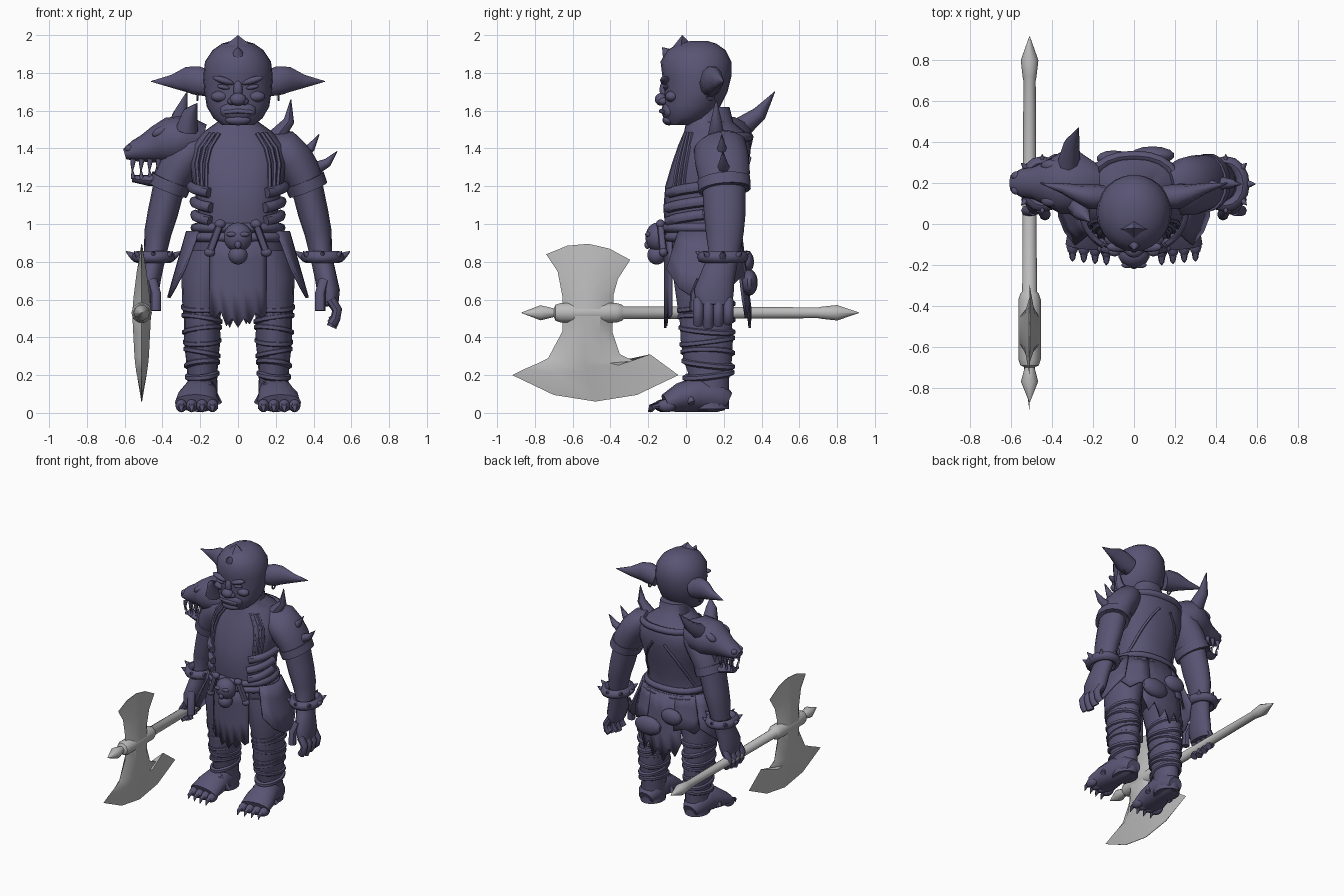
import bpy
import bmesh
from math import sin, cos, pi, radians
from mathutils import Vector, Matrix

cube = bpy.data.objects.get("Cube")
if cube:
    bpy.data.objects.remove(cube, do_unlink=True)


def material(name, color):
    mat = bpy.data.materials.new(name)
    mat.use_nodes = True
    mat.diffuse_color = color
    mat.node_tree.nodes["Principled BSDF"].inputs["Base Color"].default_value = color
    return mat


PURPLE = material("dusk purple", (0.1, 0.09, 0.175, 1))
STEEL = material("steel grey", (0.5, 0.5, 0.5, 1))
SIDES = (("left", 1), ("right", -1))
X, Y, Z = Vector((1, 0, 0)), Vector((0, 1, 0)), Vector((0, 0, 1))


def finish(name, bm, mat, angle=45):
    bmesh.ops.recalc_face_normals(bm, faces=bm.faces[:])
    mesh = bpy.data.meshes.new(name)
    bm.to_mesh(mesh)
    bm.free()
    mesh.materials.append(mat)
    mesh.shade_smooth()
    mesh.set_sharp_from_angle(angle=radians(angle))
    obj = bpy.data.objects.new(name, mesh)
    bpy.context.collection.objects.link(obj)
    return obj


def power(value, exponent):
    return (1 if value >= 0 else -1) * abs(value) ** exponent


def loft(name, rings, ref=None, flat=False, closed=False, seg=14, mat=PURPLE, square=1.0):
    """Skin elliptical rings (x, y, z, radius a, radius b) along a path."""
    bm = bmesh.new()
    points = [Vector(r[:3]) for r in rings]
    count = len(points)
    span = points[-1] - points[0]
    if ref is None:
        ref = X if not closed and abs(span.z) > 0.7 * span.length else Z
    loops = []
    for i, ring in enumerate(rings):
        if closed:
            tangent = points[(i + 1) % count] - points[i - 1]
        else:
            tangent = points[min(i + 1, count - 1)] - points[max(i - 1, 0)]
        tangent = Z if flat else tangent.normalized()
        u = (ref - tangent * ref.dot(tangent)).normalized()
        v = tangent.cross(u)
        angles = [2 * pi * k / seg for k in range(seg)]
        loops.append([bm.verts.new(points[i] + u * ring[3] * power(cos(a), square)
                                   + v * ring[4] * power(sin(a), square)) for a in angles])
    for i in range(count if closed else count - 1):
        low, high = loops[i], loops[(i + 1) % count]
        for k in range(seg):
            n = (k + 1) % seg
            bm.faces.new((low[k], low[n], high[n], high[k]))
    if not closed:
        bm.faces.new(loops[0])
        bm.faces.new(loops[-1])
    return finish(name, bm, mat)


def tube(name, points, radius, closed=False, seg=8):
    return loft(name, [(*p, radius, radius) for p in points], closed=closed, seg=seg)


def spike(name, base, tip, radius, bend=(0, 0, 0)):
    base, tip = Vector(base), Vector(tip)
    middle = (base + tip) / 2 + Vector(bend)
    return loft(name, [(*base, radius, radius), (*middle, radius * 0.65, radius * 0.65),
                       (*tip, 0.002, 0.002)], seg=8)


def blob(name, center, size, turn=0.0):
    bm = bmesh.new()
    matrix = Matrix.Translation(center) @ Matrix.Rotation(turn, 4, "Y") @ Matrix.Diagonal((*size, 1))
    bmesh.ops.create_uvsphere(bm, u_segments=14, v_segments=9, radius=1, matrix=matrix)
    return finish(name, bm, PURPLE)


def flip(rings, s):
    return [(r[0] * s, *r[1:]) for r in rings]


def stack(rows):
    """Turn rows (z, front, back, half width) into level rings."""
    return [(0, (f + b) / 2, z, w, (b - f) / 2) for z, f, b, w in rows]


# Torso and neck
TORSO = [(1.62, .04, .23, .1), (1.54, .0, .25, .11), (1.49, -.01, .31, .18), (1.42, -.04, .345, .25),
         (1.32, -.075, .335, .26), (1.2, -.11, .31, .235), (1.08, -.12, .28, .21),
         (.98, -.11, .265, .22), (.85, -.085, .27, .25), (.7, -.05, .24, .23)]
loft("torso", stack(TORSO), ref=X, flat=True, seg=24, square=0.85)


def on_torso(degrees, z, out=0.0):
    """Point on the torso skin; zero degrees is +x and -90 is the front."""
    for top, low in zip(TORSO, TORSO[1:]):
        if z >= low[0]:
            break
    t = (z - low[0]) / (top[0] - low[0])
    f, b, w = (low[k] + (top[k] - low[k]) * t for k in (1, 2, 3))
    a = radians(degrees)
    return ((w + out) * power(cos(a), .85), (f + b) / 2 + ((b - f) / 2 + out) * power(sin(a), .85), z)


# Belt, collar and vest lacing
for z in (.98, .93):
    tube("belt", [on_torso(d, z, .008) for d in range(0, 360, 15)], .024, closed=True)
tube("back_collar", [on_torso(d, 1.46, .008) for d in range(10, 171, 16)], .025)
for side, s in SIDES:
    for k in range(3):
        turn = 28 + 9 * k
        path = [on_torso(-90 + s * (turn + 4 * j), 1.48 - .08 * j, .002) for j in range(5)]
        tube(side + "_vest_strap", path, .012, seg=6)
    for z in (1.03, 1.1, 1.18):
        path = [on_torso(-90 + s * d, z + .0006 * (d - 60), .012) for d in range(36, 93, 8)]
        tube(side + "_side_roll", path, .028)
    tube(side + "_back_seam", [on_torso(90 - s * d, 1.4 - .006 * d, 0) for d in range(8, 70, 12)], .01)

# Head
loft("head", stack([(1.525, -.09, .05, .085), (1.56, -.115, .13, .13), (1.62, -.118, .18, .165),
                    (1.7, -.115, .22, .178), (1.78, -.125, .24, .184), (1.86, -.135, .24, .175),
                    (1.92, -.1, .21, .135), (1.955, -.04, .16, .085), (1.97, .03, .11, .035)]),
     ref=X, flat=True, seg=24)
bm = bmesh.new()
left, right, front, back, tip = [bm.verts.new(p) for p in (
    (.125, -.03, 1.9), (-.125, -.03, 1.9), (0, -.1, 1.9), (0, .04, 1.94), (0, -.02, 2))]
for face in ((left, front, tip), (front, right, tip), (right, back, tip), (back, left, tip),
             (left, back, right, front)):
    bm.faces.new(face)
finish("crest", bm, PURPLE, 20)
spike("brow_point", (0, -.07, 1.87), (0, -.125, 1.935), .05)
blob("nose", (0, -.13, 1.66), (.045, .035, .034))
blob("nose_bridge", (0, -.115, 1.71), (.025, .025, .05))
blob("muzzle", (0, -.085, 1.6), (.1, .045, .055))
tube("lower_lip", [(-.07, -.11, 1.592), (0, -.132, 1.598), (.07, -.11, 1.592)], .012)
blob("chin", (0, -.09, 1.55), (.07, .035, .028))
for side, s in SIDES:
    blob(side + "_brow", (.078 * s, -.112, 1.76), (.06, .025, .018), -.3 * s)
    blob(side + "_eye", (.078 * s, -.108, 1.725), (.035, .014, .012), -.2 * s)
    blob(side + "_cheek", (.095 * s, -.075, 1.675), (.05, .035, .03))
    blob(side + "_nostril", (.034 * s, -.12, 1.65), (.022, .025, .02))
    loft(side + "_ear", flip([(.15, .13, 1.74, .06, .07), (.22, .135, 1.76, .06, .08),
                              (.27, .15, 1.765, .045, .07), (.35, .175, 1.755, .025, .036),
                              (.46, .2, 1.755, .002, .002)], s), ref=Y, seg=10)
    ring = [(.215 * s, .13 + .02 * cos(k), 1.68 + .025 * sin(k)) for k in (pi * j / 5 for j in range(10))]
    loft(side + "_earring", [(*p, .006, .006) for p in ring], ref=X, closed=True, seg=6)

# Arms, hands and bracelets
for side, s in SIDES:
    loft(side + "_sleeve", flip([(.17, .17, 1.44, .06, .1), (.23, .18, 1.41, .1, .14),
                                 (.29, .19, 1.34, .11, .145), (.335, .2, 1.27, .105, .14),
                                 (.37, .205, 1.18, .095, .13)], s), ref=X, seg=18)
    loft(side + "_sleeve_hem", flip([(.35, .2, 1.235, .112, .142), (.372, .205, 1.18, .108, .14)], s), seg=18)
    loft(side + "_forearm", flip([(.36, .2, 1.22, .085, .115), (.4, .205, 1.05, .08, .11),
                                  (.425, .205, .95, .072, .1), (.44, .2, .83, .058, .08),
                                  (.462, .17, .73, .058, .09), (.48, .148, .64, .06, .105),
                                  (.49, .145, .57, .042, .095)], s), ref=X, seg=16)
    for k in range(4):
        y, drop = .065 + .053 * k, .015 * abs(k - 1)
        tube(side + "_finger", [(.49 * s, y, .6), (.525 * s, y, .545), (.515 * s, y, .5),
                                (.495 * s, y, .455 + drop)], .027)
    tube(side + "_thumb", [(.455 * s, .08, .7), (.435 * s, .05, .63), (.435 * s, .045, .54)], .028)
    center = Vector((.448 * s, .195, .825))
    around = [Vector((cos(k), sin(k), 0)) for k in (pi * j / 8 for j in range(16))]
    tube(side + "_bracelet", [center + Vector((d.x * .085, d.y * .105, 0)) for d in around], .032, True)
    for d in around[::2]:
        spike(side + "_bracelet_spike", center + d * .1, center + d * .145 + Z * .03, .022)

# Left shoulder spikes
spike("shoulder_spike", (.2, .16, 1.46), (.28, .16, 1.66), .045, (.03, 0, -.015))
for base, tip in (((.32, .19, 1.36), (.43, .19, 1.475)), ((.4, .2, 1.29), (.525, .195, 1.385))):
    spike("sleeve_spike", base, tip, .036, (.012, 0, -.012))

# Beast head on the right shoulder
loft("beast_skull", [(-.19, .2, 1.43, .1, .1), (-.27, .2, 1.45, .155, .125), (-.36, .2, 1.435, .15, .13),
                     (-.43, .2, 1.42, .11, .1), (-.49, .2, 1.4, .08, .075), (-.55, .2, 1.385, .07, .055),
                     (-.6, .2, 1.37, .04, .028)], ref=Y, seg=16)
loft("beast_jaw", [(-.26, .2, 1.31, .09, .07), (-.37, .2, 1.255, .085, .05), (-.47, .2, 1.23, .06, .03),
                   (-.56, .2, 1.24, .03, .018)], ref=Y, seg=12)
spike("beast_horn", (-.32, .28, 1.5), (-.27, .47, 1.7), .06, (-.01, .015, -.015))
spike("beast_ear", (-.27, .09, 1.5), (-.215, .01, 1.64), .06, (-.01, 0, .02))
for s in (1, -1):
    blob("beast_brow", (-.41, .2 + .085 * s, 1.49), (.05, .03, .025), -.5)
    blob("beast_nostril", (-.575, .2 + .035 * s, 1.4), (.025, .022, .02))
    for k in range(4):
        x = -.42 - .045 * k
        spike("beast_fang", (x, .2 + .05 * s, 1.345), (x - .005, .2 + .05 * s, 1.275), .016)
        spike("beast_lower_fang", (x, .2 + .035 * s, 1.24), (x - .005, .2 + .035 * s, 1.295), .012)


# Hanging cloth
def cloth(name, start, end, top, bottoms, flare):
    bm = bmesh.new()
    columns = []
    for i, bottom in enumerate(bottoms):
        a = radians(start + (end - start) * i / (len(bottoms) - 1))
        column = []
        for t in (0, .3, .65, 1):
            out = .015 + flare * t
            column.append(bm.verts.new(((.255 + out) * cos(a), .09 + (.185 + out) * sin(a),
                                        top + (bottom - top) * t)))
        columns.append(column)
    for one, two in zip(columns, columns[1:]):
        for k in range(3):
            bm.faces.new((one[k], two[k], two[k + 1], one[k + 1]))
    obj = finish(name, bm, PURPLE)
    thick = obj.modifiers.new("thickness", "SOLIDIFY")
    thick.thickness = .014
    thick.offset = 0


cloth("front_loincloth", -123, -57, .95, (.52, .5, .54, .46, .5, .45, .5, .47, .53, .5, .52), 0)
cloth("back_cloth", 58, 122, .95, (.6, .5, .58, .47, .55, .45, .56, .5, .6), .05)
for side, s in SIDES:
    cloth(side + "_hip_flap", 90 - s * 130, 90 - s * 55, .96, (.76, .66, .61, .61, .67, .74), .1)
    cloth(side + "_rear_flap", 90 - s * 65, 90 - s * 22, .95, (.74, .68, .72, .7), .05)

# Skull ornament, bones and back roll
blob("belt_skull", (0, -.15, .93), (.078, .065, .078))
blob("belt_skull_jaw", (0, -.155, .835), (.052, .05, .05))
blob("belt_skull_nose", (0, -.205, .89), (.018, .015, .022))
blob("back_roll", (.09, .335, .69), (.11, .045, .07))
blob("back_pouch", (-.1, .32, .8), (.085, .04, .06))
for side, s in SIDES:
    blob(side + "_belt_skull_brow", (.032 * s, -.2, .945), (.03, .016, .014))
    ends = [(.095 * s, -.135, 1.0), (.15 * s, -.12, .85)]
    tube(side + "_belt_bone", ends, .02)
    for end in ends:
        blob(side + "_bone_knob", end, (.03, .024, .024))

# Legs, wraps and clawed feet
for side, s in SIDES:
    loft(side + "_leg", flip([(.14, .09, .86, .13, .165), (.175, .09, .72, .125, .16),
                              (.19, .1, .58, .105, .15), (.19, .105, .48, .095, .14),
                              (.19, .11, .38, .097, .14), (.19, .115, .28, .085, .13),
                              (.188, .125, .18, .078, .105), (.19, .13, .02, .085, .1)], s),
         ref=X, flat=True, seg=18)
    for k in range(7):
        z, shrink = .56 - .06 * k, .0035 * k
        points = [((.19 + (.097 - shrink) * cos(a)) * s, .107 + .002 * k + (.14 - .8 * shrink) * sin(a),
                   z + .018 * sin(a + 2 * k)) for a in (pi * j / 8 for j in range(16))]
        tube(side + "_leg_wrap", points, .018, closed=True, seg=6)
    loft(side + "_foot", flip([(.19, .225, .06, .055, .05), (.19, .18, .08, .085, .078),
                               (.2, .06, .1, .092, .096), (.212, -.03, .08, .11, .078),
                               (.22, -.11, .052, .115, .048)], s), ref=X, seg=16)
    tube(side + "_foot_strap", [(.1 * s, .03, .05), (.15 * s, -.0, .15), (.24 * s, -.0, .15),
                                (.31 * s, .03, .05)], .018)
    for k in range(4):
        x, y = (.135 + .055 * k) * s, -.12 + .006 * k
        blob(side + "_toe", (x, y, .038), (.031, .05, .034))
        spike(side + "_claw", (x, y - .03, .04), (x, y - .08, .004), .02, (0, -.012, .01))

# Axe shaft with spear ends and collar
SHAFT = [(-.87, .002), (-.77, .042), (-.7, .024), (-.69, .045), (-.66, .055), (-.37, .055),
         (-.34, .045), (-.33, .036), (.7, .03), (.72, .034), (.8, .043), (.915, .002)]
loft("axe_shaft", [(-.51, y, .53, r, r) for y, r in SHAFT], ref=X, seg=10, mat=STEEL)


def blade(name, rows):
    """Rows: left (y, z), right (y, z), edge bulge, half thickness."""
    bm = bmesh.new()
    loops = []
    for (ly, lz), (ry, rz), bulge, thick in rows:
        loop = []
        for t, w in ((0, 0), (.25, 1), (.5, 1), (.75, 1), (1, 0), (.75, -1), (.5, -1), (.25, -1)):
            loop.append(bm.verts.new((-.51 + w * thick, ly + (ry - ly) * t,
                                      lz + (rz - lz) * t + bulge * 4 * t * (1 - t))))
        loops.append(loop)
    for low, high in zip(loops, loops[1:]):
        for k in range(8):
            bm.faces.new((low[k], low[(k + 1) % 8], high[(k + 1) % 8], high[k]))
    bm.faces.new(loops[0])
    bm.faces.new(loops[-1])
    finish(name, bm, STEEL, 35)


blade("axe_upper_blade", [((-.655, .53), (-.385, .53), 0, .05), ((-.655, .62), (-.385, .62), 0, .042),
                          ((-.68, .75), (-.36, .71), .01, .026), ((-.74, .84), (-.295, .81), .07, .002)])
blade("axe_lower_blade", [((-.655, .53), (-.385, .53), 0, .05), ((-.655, .43), (-.39, .43), 0, .045),
                          ((-.73, .29), (-.35, .31), 0, .038), ((-.79, .26), (-.275, .275), -.01, .034),
                          ((-.86, .23), (-.19, .31), -.05, .028), ((-.92, .2), (-.04, .2), -.14, .002)])
